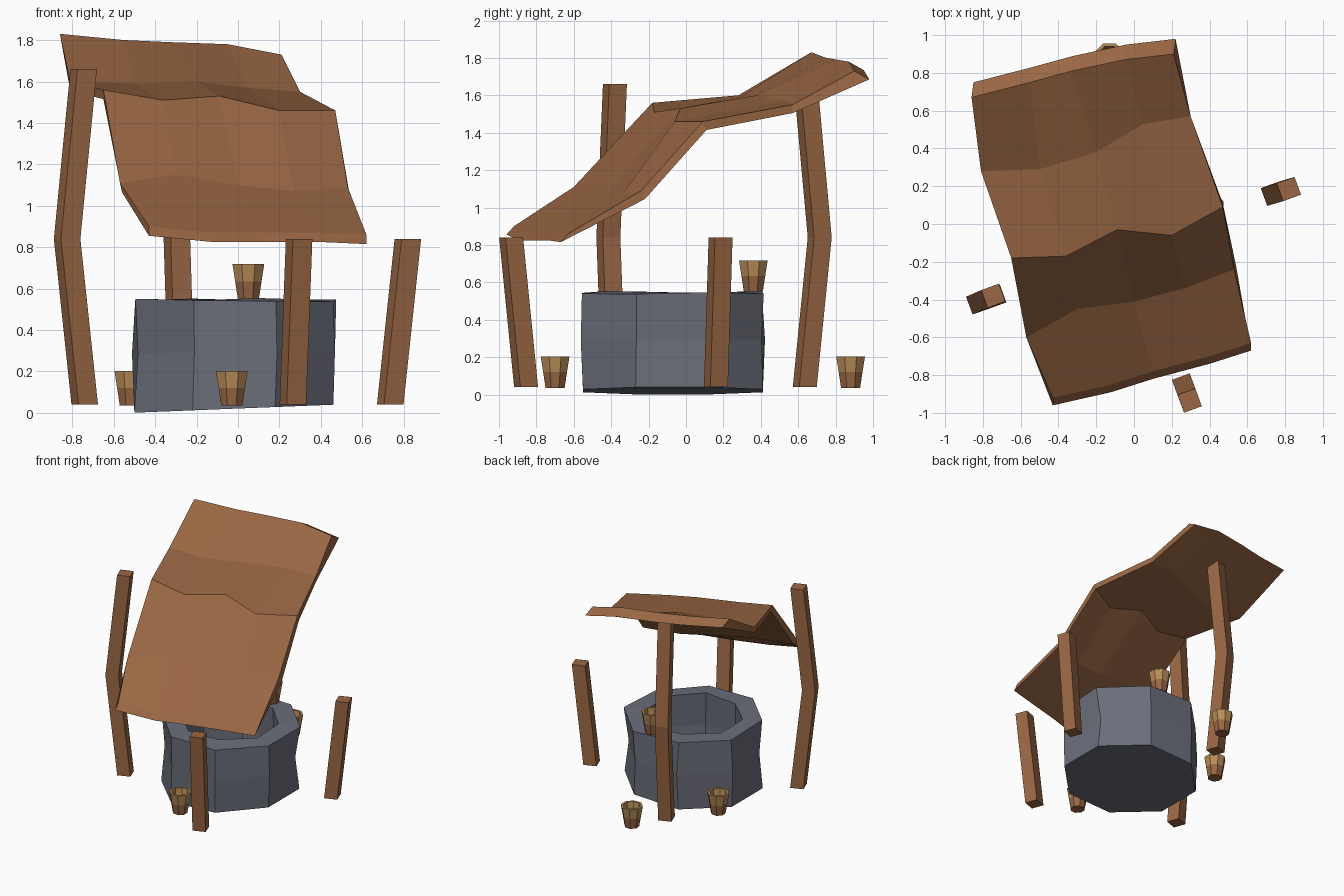
import bpy, bmesh, math, random
from mathutils import Vector

if "Cube" in bpy.data.objects:
    bpy.data.objects.remove(bpy.data.objects["Cube"])

random.seed(4)


def material(name, rgb):
    m = bpy.data.materials.new(name)
    m.diffuse_color = (*rgb, 1)
    m.use_nodes = True
    m.node_tree.nodes["Principled BSDF"].inputs["Base Color"].default_value = m.diffuse_color
    return m


WOOD = material("brown wood", (0.32, 0.135, 0.057))
STONE = material("grey stone", (0.147, 0.156, 0.195))
TAN = material("tan wood", (0.48, 0.27, 0.098))


def finish(name, bm, *mats):
    bmesh.ops.recalc_face_normals(bm, faces=bm.faces)
    me = bpy.data.meshes.new(name)
    bm.to_mesh(me)
    bm.free()
    ob = bpy.data.objects.new(name, me)
    bpy.context.collection.objects.link(ob)
    for m in mats:
        me.materials.append(m)
    return ob


def loft(rings):
    """Skin a list of equal-length rings and cap both ends."""
    bm = bmesh.new()
    vs = [[bm.verts.new(p) for p in r] for r in rings]
    n = len(vs[0])
    for a, b in zip(vs, vs[1:]):
        for i in range(n):
            j = (i + 1) % n
            bm.faces.new((a[i], a[j], b[j], b[i]))
    bm.faces.new(vs[0])
    bm.faces.new(vs[-1])
    return bm


def ring(x, y, z, r, n, turn):
    return [Vector((x + r * math.cos(turn + math.tau * i / n),
                    y + r * math.sin(turn + math.tau * i / n), z)) for i in range(n)]


# Stone well: octagonal wall, hollow inside, closed below
WELL = (-0.02, -0.07)
T = math.radians(22.5)
rings = []
for z, r in ((0.0, 0.52), (0.29, 0.525), (0.545, 0.525), (0.55, 0.37), (0.3, 0.37), (0.1, 0.37)):
    pts = ring(*WELL, z, r, 8, T)
    for p in pts:
        if z == 0:
            p.z = 0.021 + 0.04 * p.x          # uneven base
        else:
            p.x += random.uniform(-0.012, 0.012)
            p.y += random.uniform(-0.012, 0.012)
            p.z += random.uniform(-0.008, 0.008)
    rings.append(pts)
rings[1][4].x += 0.03                         # dented stones
rings[1][4].y += 0.03
rings[1][0].x -= 0.03
finish("stone_well", loft(rings), STONE)

# Posts: square section turned 20 degrees, two tall bent ones and two short ones
POSTS = {
    "tall_left_post": [(-0.74, -0.385, 0.04), (-0.825, -0.415, 0.84), (-0.745, -0.38, 1.66)],
    "tall_back_post": [(-0.27, 0.635, 0.04), (-0.295, 0.715, 0.84), (-0.27, 0.64, 1.66)],
    "short_front_post": [(0.265, -0.855, 0.04), (0.295, -0.935, 0.84)],
    "short_right_post": [(0.735, 0.16, 0.04), (0.82, 0.185, 0.84)],
}
for name, path in POSTS.items():
    finish(name, loft([ring(*p, 0.0707, 4, math.radians(65)) for p in path]), WOOD)

# Buckets: hollow tapered tubs, dark lower half and tan upper half
BUCKETS = {
    "rim_bucket": (0.05, 0.36, 0.55),
    "front_bucket": (-0.03, -0.70, 0.035),
    "left_bucket": (-0.52, 0.33, 0.035),
    "back_bucket": (-0.13, 0.88, 0.035),
}
for name, (x, y, z) in BUCKETS.items():
    prof = ((0, 0.055), (0.085, 0.069), (0.168, 0.083), (0.168, 0.065), (0.085, 0.054), (0.03, 0.045))
    ob = finish(name, loft([ring(x, y, z + h, r, 8, T) for h, r in prof]), WOOD, TAN)
    for f in ob.data.polygons:
        f.material_index = int(f.center.z > z + 0.085)

# Sagging roof sheet: five rows from the high back edge to the low front edge
ROOF = [
    [(-.86, .67, 1.83), (-.55, .75, 1.80), (-.33, .81, 1.79), (-.05, .87, 1.78), (.21, .90, 1.73)],
    [(-.81, .28, 1.60), (-.50, .29, 1.59), (-.20, .38, 1.60), (.05, .53, 1.57), (.30, .57, 1.55)],
    [(-.65, -.18, 1.56), (-.36, -.17, 1.51), (-.09, -.03, 1.53), (.20, -.06, 1.46), (.47, .09, 1.46)],
    [(-.57, -.60, 1.11), (-.30, -.45, 1.15), (.0, -.41, 1.10), (.27, -.34, 1.07), (.53, -.24, 1.09)],
    [(-.43, -.92, .90), (-.12, -.85, .87), (.10, -.78, .87), (.40, -.70, .87), (.62, -.63, .86)],
]
bm = bmesh.new()
top = [[bm.verts.new(p) for p in row] for row in ROOF]
# underside follows the top, flared outward at the two end edges
flare = [(0.01, 0.08), (0, 0), (0.0, 0.02), (0.01, 0.02), (0.0, -0.04)]
low = [[bm.verts.new((x + dx, y + dy, z - 0.045)) for x, y, z in row]
       for row, (dx, dy) in zip(ROOF, flare)]
for i in range(4):
    for j in range(4):
        for g in (top, low):
            bm.faces.new((g[i][j], g[i][j + 1], g[i + 1][j + 1], g[i + 1][j]))
    for k in (0, 4):
        bm.faces.new((top[i][k], top[i + 1][k], low[i + 1][k], low[i][k]))
        bm.faces.new((top[k][i], top[k][i + 1], low[k][i + 1], low[k][i]))
finish("roof", bm, WOOD)
